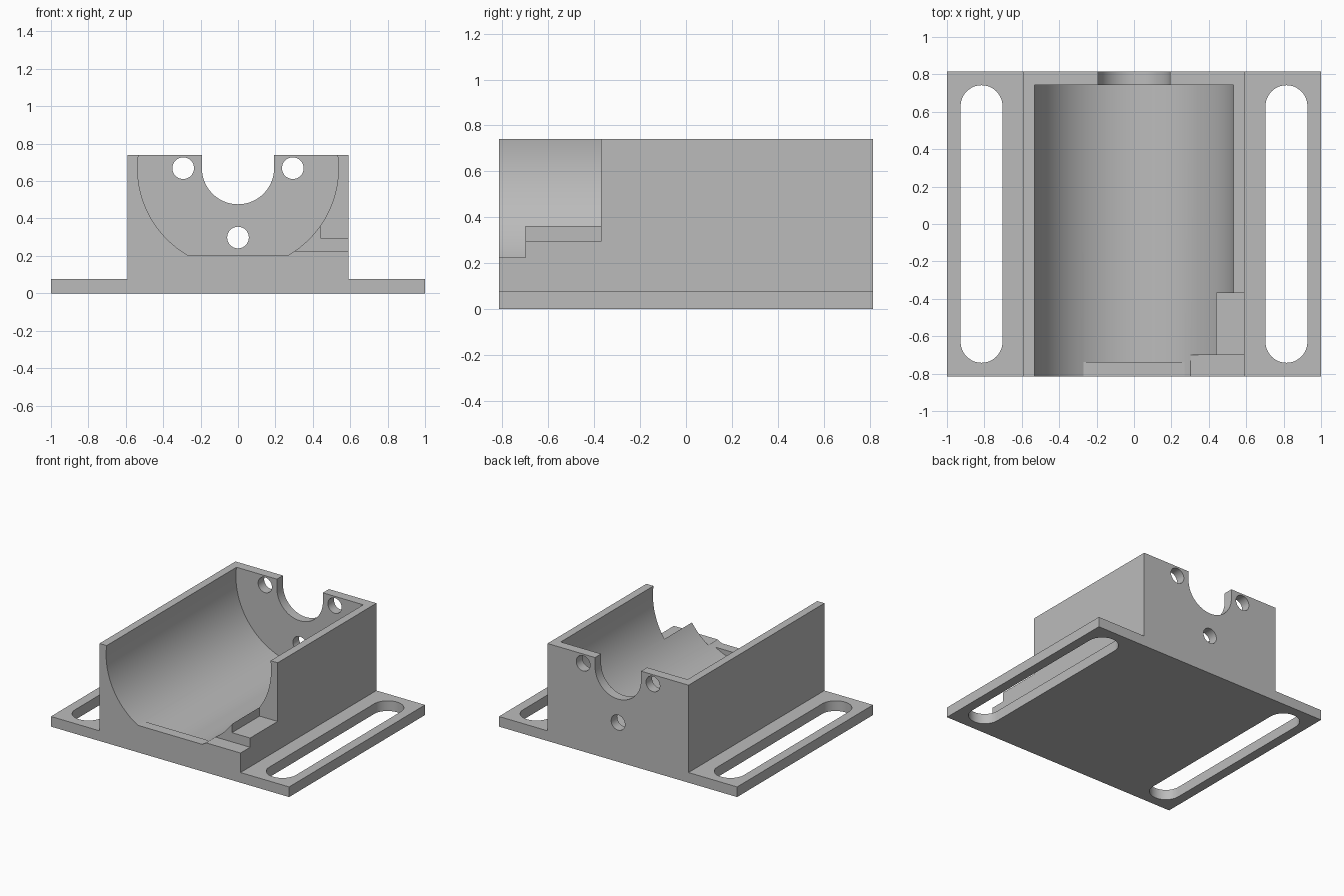
import bpy, math

cube = bpy.data.objects.get("Cube")
if cube:
    bpy.data.objects.remove(cube, do_unlink=True)

DEPTH = 0.815      # half depth along y
AXIS_Z = 0.669     # height of the cradle axis
BORE = 0.537       # cradle radius

grey = bpy.data.materials.new("plain grey")
grey.use_nodes = True
colour = (0.5, 0.5, 0.5, 1)
grey.diffuse_color = colour
grey.node_tree.nodes["Principled BSDF"].inputs["Base Color"].default_value = colour


def prism(name, outline, low, high, axis="y"):
    """Extrude a 2D outline along y (points are x, z) or z (points are x, y)."""
    def place(p, t):
        return (p[0], t, p[1]) if axis == "y" else (p[0], p[1], t)
    n = len(outline)
    verts = [place(p, t) for t in (low, high) for p in outline]
    faces = [list(range(n))[::-1], list(range(n, 2 * n))]
    faces += [(i, (i + 1) % n, n + (i + 1) % n, n + i) for i in range(n)]
    if axis == "y":
        faces = [list(f)[::-1] for f in faces]
    mesh = bpy.data.meshes.new(name)
    mesh.from_pydata(verts, [], faces)
    mesh.materials.append(grey)
    obj = bpy.data.objects.new(name, mesh)
    bpy.context.collection.objects.link(obj)
    return obj


def arc(cx, cy, r, start, end, steps):
    angles = [math.radians(start + (end - start) * i / steps) for i in range(steps + 1)]
    return [(cx + r * math.cos(a), cy + r * math.sin(a)) for a in angles]


def circle(cx, cy, r, steps):
    return arc(cx, cy, r, 0, 360, steps)[:-1]


def box(name, x, y, z):
    outline = [(x[0], z[0]), (x[1], z[0]), (x[1], z[1]), (x[0], z[1])]
    return prism(name, outline, y[0], y[1])


def cut(target, cutter):
    """Subtract the cutter from the target and discard it."""
    cutter.hide_render = True
    mod = target.modifiers.new("cut", "BOOLEAN")
    mod.operation = "DIFFERENCE"
    mod.solver = "EXACT"
    mod.object = cutter
    bpy.ops.object.select_all(action="DESELECT")
    bpy.context.view_layer.objects.active = target
    target.select_set(True)
    bpy.ops.object.modifier_apply(modifier=mod.name)
    bpy.data.objects.remove(cutter, do_unlink=True)


# Body: flanged base and block as one stepped profile
half = [(1, 0), (1, 0.077), (0.592, 0.077), (0.592, 0.74)]
body = prism("cradle_body", half + [(-x, z) for x, z in reversed(half)], -DEPTH, DEPTH)

# Round cradle, leaving a flat lip at the front and a wall at the back
bore = prism("cradle_cutter", circle(0, AXIS_Z, BORE, 96), -0.9, 0.742)
cut(bore, box("lip_cutter", (-0.5, 0.5), (-1, -0.738), (0, 0.205)))
cut(body, bore)

# Stepped opening in the left side wall
cut(body, box("opening_cutter", (0.44, 0.7), (-0.75, -0.37), (0.295, 1)))
cut(body, box("front_step_cutter", (0.2, 0.7), (-0.9, -0.7), (0.225, 1)))

# Back wall: open shaft notch and three screw holes
notch = arc(0, AXIS_Z, 0.193, 180, 360, 32) + [(0.193, 1), (-0.193, 1)]
cut(body, prism("shaft_cutter", notch, 0.6, 0.9))
for x, z in ((-0.293, AXIS_Z), (0.293, AXIS_Z), (0, 0.298)):
    cut(body, prism("screw_cutter", circle(x, z, 0.058, 32), 0.6, 0.9))

# Long mounting slots in the flanges
for side in (-1, 1):
    x, r, end = side * 0.815, 0.112, 0.63
    slot = arc(x, end, r, 0, 180, 24) + arc(x, -end, r, 180, 360, 24)
    cut(body, prism("slot_cutter", slot, -0.1, 0.2, "z"))

bpy.ops.object.select_all(action="DESELECT")
bpy.context.view_layer.objects.active = body
body.select_set(True)
bpy.ops.object.shade_smooth_by_angle(angle=math.radians(30))
